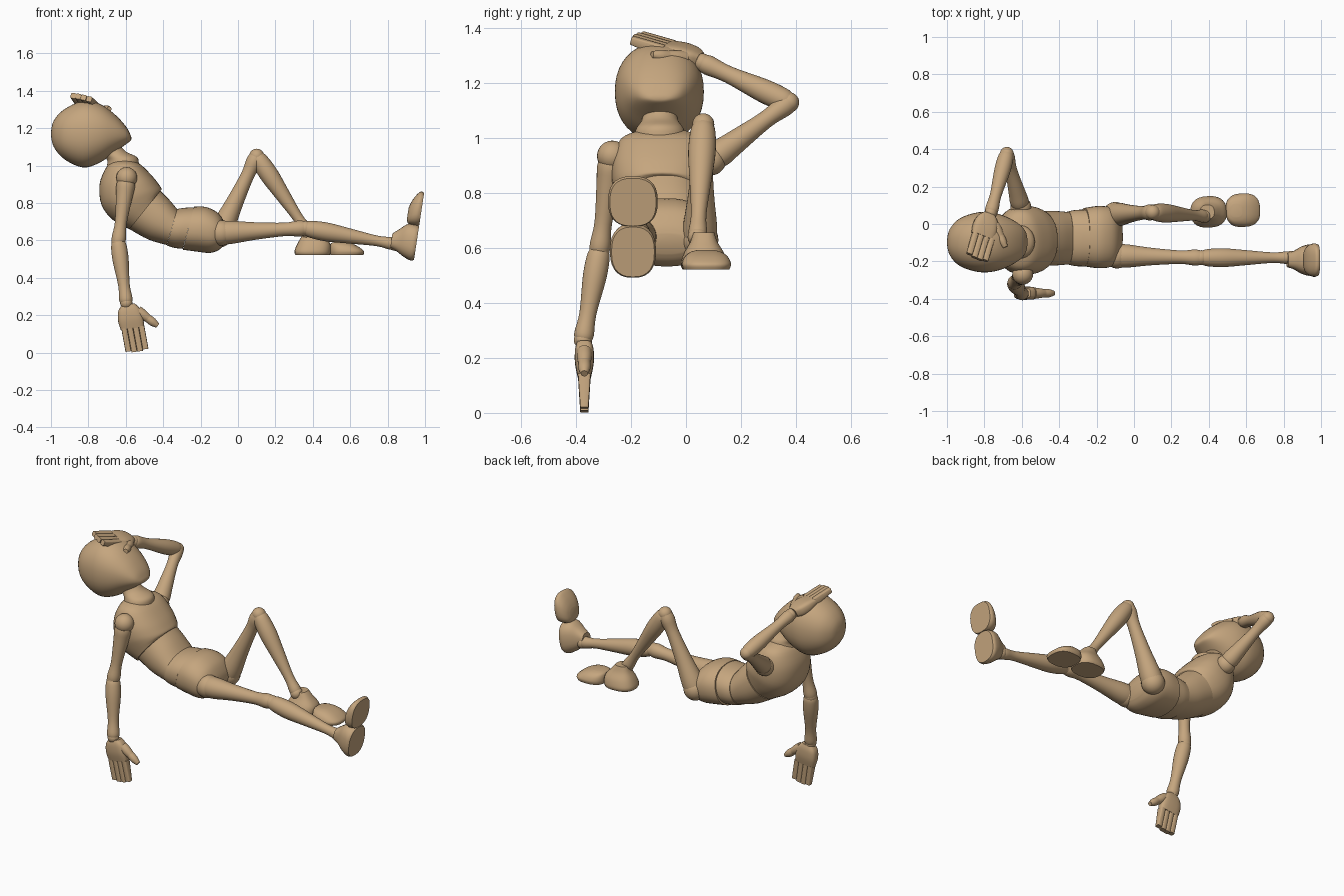
import bpy, bmesh
from math import cos, sin, pi, copysign
from mathutils import Vector as V

if "Cube" in bpy.data.objects:
    bpy.data.objects.remove(bpy.data.objects["Cube"])

wood = bpy.data.materials.new("wood")
wood.diffuse_color = (0.56, 0.38, 0.21, 1)
wood.use_nodes = True
wood.node_tree.nodes["Principled BSDF"].inputs["Base Color"].default_value = wood.diffuse_color


def finish(name, bm):
    bmesh.ops.recalc_face_normals(bm, faces=bm.faces)
    me = bpy.data.meshes.new(name)
    bm.to_mesh(me)
    bm.free()
    ob = bpy.data.objects.new(name, me)
    me.materials.append(wood)
    bpy.context.collection.objects.link(ob)
    bpy.ops.object.select_all(action='DESELECT')
    ob.select_set(True)
    bpy.context.view_layer.objects.active = ob
    bpy.ops.object.shade_smooth_by_angle(angle=0.7)
    return ob


def catmull(a, b, c, d, t):
    return 0.5 * (2 * b + (c - a) * t + (2 * a - 5 * b + 4 * c - d) * t * t
                  + (3 * b - a - 3 * c + d) * t ** 3)


def loft(name, rings, e=2.0, n=28, steps=4):
    """Skin through (centre, half-axis, half-axis) rings, smoothed lengthwise."""
    dense, last = [], len(rings) - 1
    for i in range(last):
        quad = [rings[max(0, min(last, j))] for j in (i - 1, i, i + 1, i + 2)]
        for s in range(steps):
            dense.append([catmull(*[q[k] for q in quad], s / steps) for k in range(3)])
    dense.append(rings[-1])
    bm, loops = bmesh.new(), []
    for c, u, v in dense:
        loop = []
        for k in range(n):
            x, y = cos(2 * pi * k / n), sin(2 * pi * k / n)
            x, y = copysign(abs(x) ** (2 / e), x), copysign(abs(y) ** (2 / e), y)
            loop.append(bm.verts.new(c + u * x + v * y))
        loops.append(loop)
    for a, b in zip(loops, loops[1:]):
        for k in range(n):
            bm.faces.new((a[k], a[(k + 1) % n], b[(k + 1) % n], b[k]))
    bm.faces.new(loops[0])
    bm.faces.new(loops[-1])
    return finish(name, bm)


def body(name, sections, yc, e=2.0):
    """Sections: back x, z, front x, z, half width."""
    loft(name, [(V(((a + c) / 2, yc, (b + d) / 2)), V(((c - a) / 2, 0, (d - b) / 2)),
                 V((0, w, 0))) for a, b, c, d, w in sections], e, 40)


def limb(name, p, q, profile):
    p, q = V(p), V(q)
    d = (q - p).normalized()
    u = d.cross(V((0, 1, 0.3))).normalized()
    w = d.cross(u)
    loft(name, [(p.lerp(q, t), u * r, w * r) for t, r in profile])


def ball(name, p, r):
    bm = bmesh.new()
    bmesh.ops.create_uvsphere(bm, u_segments=24, v_segments=14, radius=r)
    bmesh.ops.translate(bm, verts=bm.verts, vec=p)
    finish(name, bm)


def foot(side, heel, toe, up):
    heel, toe, up = V(heel), V(toe).normalized(), V(up).normalized()
    across = up.cross(toe)

    def stack(name, levels, e):
        loft(name, [(heel + toe * t + up * h, toe * l, across * w)
                    for h, t, l, w in levels], e)
    stack(side + "_heel", [(0, .097, .092, .078), (.02, .097, .097, .084), (.06, .103, .088, .073),
                           (.10, .098, .06, .05), (.135, .09, .038, .038)], 2.5)
    stack(side + "_toes", [(0, .28, .088, .084), (.02, .28, .092, .09), (.045, .265, .076, .08),
                           (.062, .25, .055, .06), (.07, .245, .03, .035)], 2.6)


def hand(side, wrist, d, a):
    """d runs to the fingertips, a points to the thumb side."""
    o, d = V(wrist), V(d).normalized()
    a = (V(a) - d * V(a).dot(d)).normalized()
    n = d.cross(a)
    loft(side + "_palm", [(o + d * t + a * s, a * w, n * h) for t, s, w, h in
                          ((0, 0, .035, .026), (.03, 0, .058, .034), (.08, .002, .068, .034),
                           (.13, .004, .063, .024))], 3.2)
    for i in range(4):
        s = -.044 + i * .031
        for j, (t0, t1) in enumerate(((.125, .19), (.19, .25 + .007 * (i in (1, 2))))):
            loft(f"{side}_finger_{i + 1}_{j + 1}",
                 [(o + d * t + a * (s + t * .04), a * .0155, n * h)
                  for t, h in ((t0, .023 - j * .004), (t1, .019 - j * .004))], 5, 16, 1)
    b, t = o + d * .04 + a * .045, (d * .75 + a * .75).normalized()
    u = t.cross(n)
    for j, (s0, s1, r0, r1) in enumerate(((0, .07, .027, .022), (.07, .135, .022, .013))):
        loft(f"{side}_thumb_{j + 1}", [(b + t * s0, u * r0, n * r0), (b + t * (s0 + s1) / 2, u * r0, n * r0),
                                       (b + t * s1, u * r1, n * r1)])


# head, egg shaped with the chin toward +x
body("head", [(-1.0, 1.16, -1.0, 1.18, .01), (-.985, 1.10, -.985, 1.24, .07),
              (-.93, 1.035, -.93, 1.30, .128), (-.83, .99, -.83, 1.345, .16),
              (-.74, 1.015, -.74, 1.33, .155), (-.66, 1.07, -.66, 1.275, .125),
              (-.60, 1.113, -.60, 1.21, .085), (-.575, 1.132, -.575, 1.165, .045),
              (-.57, 1.143, -.57, 1.15, .01)], -.097, 2.2)

# neck and trunk
body("neck", [(-.70, 1.0, -.53, 1.01, .095), (-.70, 1.03, -.54, 1.045, .085),
              (-.73, 1.06, -.60, 1.075, .065), (-.78, 1.09, -.64, 1.12, .065)], -.095)
body("chest", [(-.665, 1.025, -.575, 1.03, .085), (-.705, .99, -.52, 1.005, .15),
               (-.74, .90, -.455, .94, .18), (-.73, .79, -.42, .895, .183),
               (-.67, .71, -.408, .875, .168), (-.58, .66, -.415, .865, .15)], -.087, 2.3)
body("abdomen", [(-.58, .66, -.415, .865, .146), (-.48, .605, -.37, .82, .146),
                 (-.38, .575, -.325, .767, .14)], -.076, 2.2)
body("waist", [(-.38, .572, -.325, .768, .142), (-.34, .56, -.285, .774, .15),
               (-.295, .555, -.235, .777, .152)], -.075, 2.2)
body("pelvis", [(-.295, .55, -.235, .78, .156), (-.22, .54, -.17, .778, .166),
                (-.15, .533, -.105, .745, .16), (-.10, .55, -.07, .69, .13),
                (-.075, .58, -.06, .65, .09)], -.07, 2.3)

# legs: left stretched out, right bent with the foot flat
THIGH = [(0, .062), (.12, .062), (.4, .047), (.75, .036), (.92, .043), (1, .038)]
SHIN = [(0, .036), (.07, .046), (.25, .05), (.5, .04), (.8, .028), (.95, .034), (1, .03)]
LEGS = {"left": ((-.09, -.17, .64), (.36, -.18, .665), (.84, -.18, .58)),
        "right": ((-.10, .05, .63), (.10, .063, 1.05), (.375, .042, .64))}
for side, (hip, knee, ankle) in LEGS.items():
    ball(side + "_hip", hip, .068)
    limb(side + "_thigh", hip, knee, THIGH)
    ball(side + "_knee", knee, .04)
    limb(side + "_shin", knee, ankle, SHIN)
    ball(side + "_ankle", ankle, .036)
foot("left", (.94, -.193, .49), (.15, 0, .99), (-.99, 0, .15))
foot("right", (.302, .06, .522), (1, .05, 0), (0, 0, 1))

# arms: left hanging, right folded back to the forehead
UPPER = [(0, .042), (.12, .05), (.3, .044), (.7, .032), (.92, .038), (1, .036)]
FORE = [(0, .035), (.08, .042), (.3, .043), (.7, .031), (.93, .036), (1, .03)]
ARMS = {"left": ((-.595, -.268, .935), (-.64, -.315, .59), (-.597, -.375, .265)),
        "right": ((-.605, .09, .92), (-.68, .375, 1.13), (-.765, .06, 1.275))}
for side, (shoulder, elbow, wrist) in ARMS.items():
    ball(side + "_shoulder", shoulder, .056)
    limb(side + "_upper_arm", shoulder, elbow, UPPER)
    ball(side + "_elbow", elbow, .037)
    limb(side + "_forearm", elbow, wrist, FORE)
    ball(side + "_wrist", wrist, .033)
hand("left", (-.587, -.37, .258), (.14, 0, -1), (1, 0, .14))
hand("right", (-.775, .05, 1.285), (-.30, -.9, .33), (1, -.25, -.25))
